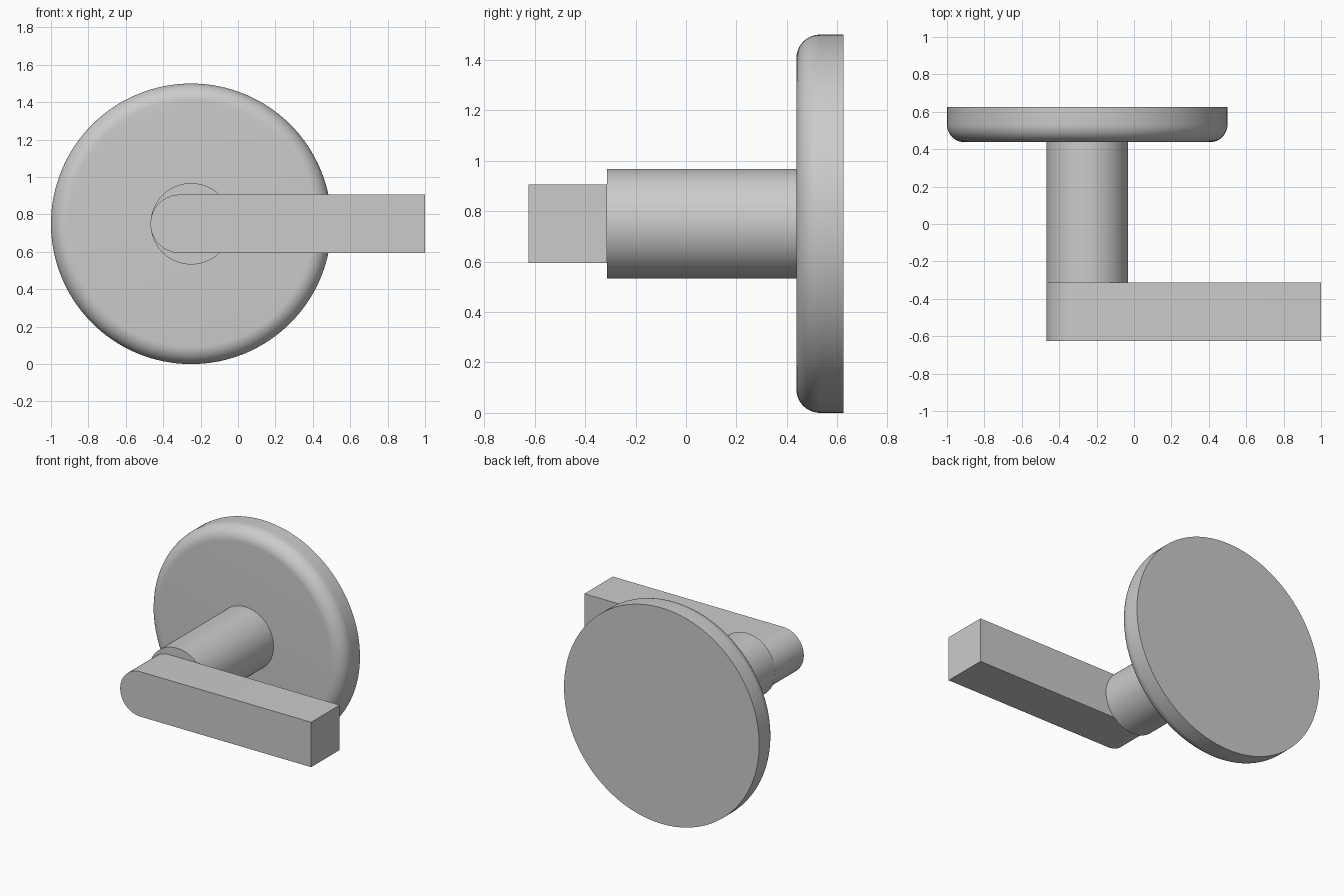
import bpy, bmesh
from math import sin, cos, pi, radians

if "Cube" in bpy.data.objects:
    bpy.data.objects.remove(bpy.data.objects["Cube"])

AX, AZ = -0.25, 0.75          # shared axis of rose, stem and lever hub
SEG = 128


def finish(name, bm):
    bmesh.ops.recalc_face_normals(bm, faces=bm.faces)
    mesh = bpy.data.meshes.new(name)
    bm.to_mesh(mesh)
    bm.free()
    ob = bpy.data.objects.new(name, mesh)
    bpy.context.collection.objects.link(ob)
    bpy.ops.object.select_all(action='DESELECT')
    ob.select_set(True)
    bpy.context.view_layer.objects.active = ob
    bpy.ops.object.shade_smooth_by_angle(angle=radians(30))
    return ob


def loft(name, loops):
    """Skin a list of equal-length closed loops and cap both ends."""
    bm = bmesh.new()
    rings = [[bm.verts.new(p) for p in loop] for loop in loops]
    for a, b in zip(rings, rings[1:]):
        for i in range(len(a)):
            j = (i + 1) % len(a)
            bm.faces.new((a[i], a[j], b[j], b[i]))
    bm.faces.new(rings[0])
    bm.faces.new(rings[-1])
    return finish(name, bm)


def ring(r, y):
    return [(AX + r * cos(2 * pi * i / SEG), y, AZ + r * sin(2 * pi * i / SEG))
            for i in range(SEG)]


# Round wall plate with a filleted front rim
R, FILLET, FRONT, BACK = 0.75, 0.094, 0.4375, 0.625
rim = [ring(R - FILLET + FILLET * sin(t), FRONT + FILLET - FILLET * cos(t))
       for t in [pi / 2 * k / 12 for k in range(13)]]
loft("wall_plate", rim + [ring(R, BACK)])

# Cylindrical stem
loft("stem", [ring(0.2175, -0.3125), ring(0.2175, FRONT)])

# Lever bar: square end on the right, half-round end on the left
H, CX = 0.156, -0.312
outline = [(1.0, AZ - H), (1.0, AZ + H)]
outline += [(CX + H * cos(a), AZ + H * sin(a))
            for a in [pi / 2 + pi * k / 32 for k in range(33)]]
loft("lever", [[(x, y, z) for x, z in outline] for y in (-0.625, -0.3125)])
